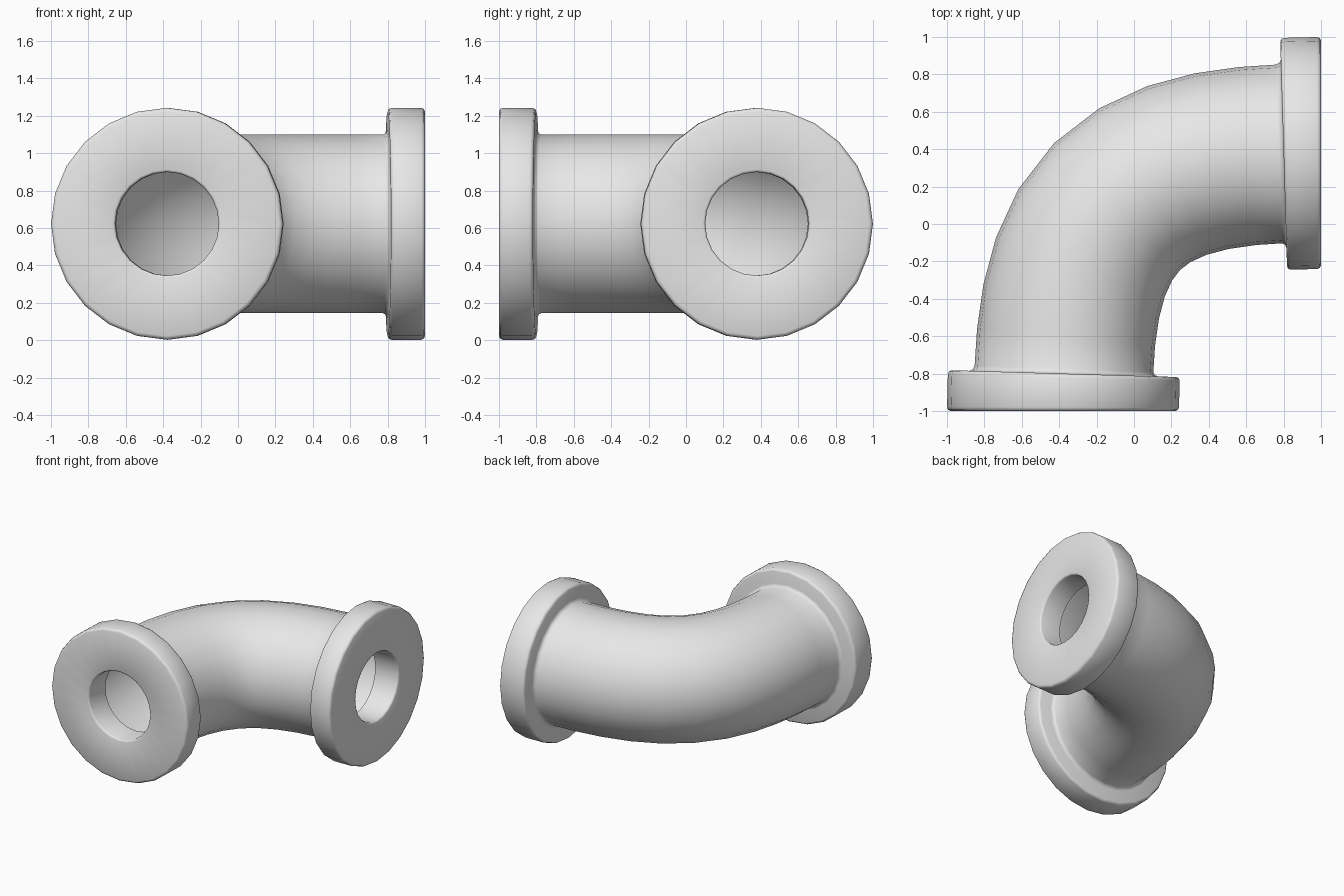
import bpy
import bmesh
from math import sin, cos, pi
from mathutils import Vector
from mathutils.geometry import interpolate_bezier

SIDES = 24
AXIS_HEIGHT = 0.622
BEND_STEPS = 10

cube = bpy.data.objects.get("Cube")
if cube:
    bpy.data.objects.remove(cube, do_unlink=True)


def mirrored(p):
    """Swap the front end of the elbow for the side end."""
    return Vector((-p.y, -p.x, 0))


# Centre line of the bend
start = Vector((-0.375, -0.795, 0))
handle = start + Vector((0.025, 0.83, 0))
samples = interpolate_bezier(start, handle, mirrored(handle), mirrored(start), 400)
lengths = [0.0]
for a, b in zip(samples, samples[1:]):
    lengths.append(lengths[-1] + (b - a).length)

# Flange section from the inner end of the bore to the pipe fillet: depth, radius
flange_profile = [
    (0.20, 0.277), (0.014, 0.277), (0.004, 0.281), (0, 0.290),
    (0, 0.600), (0.006, 0.614), (0.02, 0.62),
    (0.18, 0.62), (0.194, 0.614), (0.20, 0.600),
    (0.20, 0.505), (0.207, 0.487), (0.225, 0.478),
]

# Each station holds a centre, a travel direction and a radius
front = []
for depth, radius in flange_profile:
    f = depth / 0.2
    centre = Vector((-0.38 + 0.005 * f, -1 + depth, 0))
    front.append((centre, Vector((0.03 * f, 1, 0)).normalized(), radius))

bend = []
for k in range(1, BEND_STEPS):
    goal = lengths[-1] * k / BEND_STEPS
    i = min(range(1, len(samples) - 1), key=lambda n: abs(lengths[n] - goal))
    bend.append((samples[i], (samples[i + 1] - samples[i - 1]).normalized(), 0.478))

side = [(mirrored(c), Vector((t.y, t.x, 0)), r) for c, t, r in reversed(front)]

# Loft rings through all the stations
bm = bmesh.new()
up = Vector((0, 0, 1))
rings = []
for centre, travel, radius in front + bend + side:
    across = travel.cross(up)
    ring = []
    for s in range(SIDES):
        a = 2 * pi * s / SIDES
        ring.append(bm.verts.new(centre + up * (AXIS_HEIGHT + radius * cos(a))
                                 + across * (radius * sin(a))))
    rings.append(ring)
for lower, upper in zip(rings, rings[1:]):
    for s in range(SIDES):
        n = (s + 1) % SIDES
        bm.faces.new((lower[s], upper[s], upper[n], lower[n]))

# Make the faces point outward, judged by the top of the pipe
bm.normal_update()
top_face = max(bm.faces, key=lambda f: f.normal.z ** 2)
if (top_face.calc_center_median().z - AXIS_HEIGHT) * top_face.normal.z < 0:
    bmesh.ops.reverse_faces(bm, faces=bm.faces)

mesh = bpy.data.meshes.new("pipe_elbow")
bm.to_mesh(mesh)
bm.free()
elbow = bpy.data.objects.new("pipe_elbow", mesh)
bpy.context.collection.objects.link(elbow)

# Plain grey finish
grey = bpy.data.materials.new("light_grey")
grey.use_nodes = True
grey.diffuse_color = (0.8, 0.8, 0.8, 1)
grey.node_tree.nodes["Principled BSDF"].inputs["Base Color"].default_value = (0.8, 0.8, 0.8, 1)
mesh.materials.append(grey)

bpy.ops.object.select_all(action="DESELECT")
elbow.select_set(True)
bpy.context.view_layer.objects.active = elbow
bpy.ops.object.shade_smooth_by_angle(angle=pi / 3)
